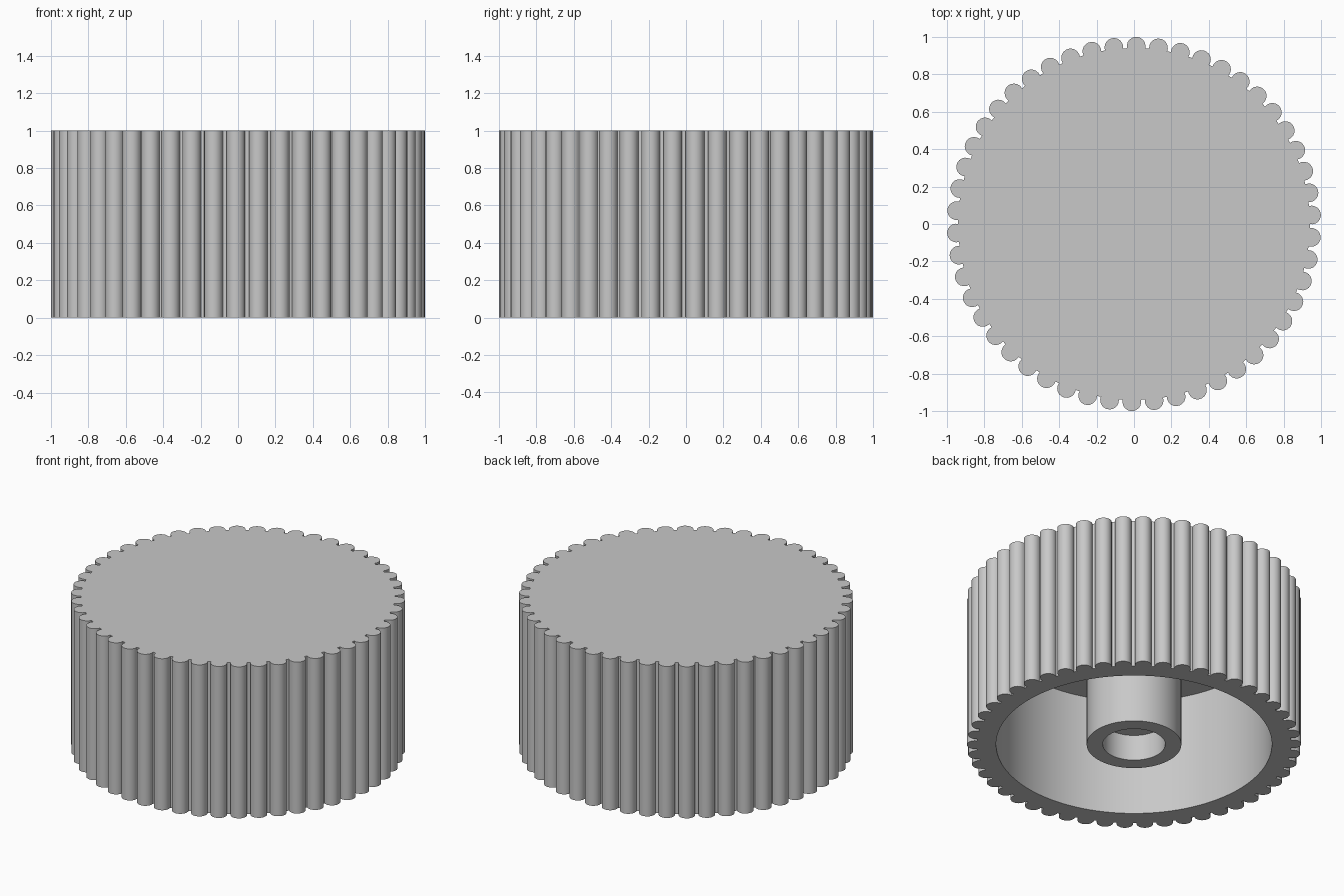
import bpy, bmesh
from math import sin, cos, pi, radians

if "Cube" in bpy.data.objects:
    bpy.data.objects.remove(bpy.data.objects["Cube"], do_unlink=True)

FLUTES = 50
ARC = 12                      # points along each rounded flute
PHASE = radians(2.9)
CEILING = 0.775

grey = bpy.data.materials.new("plain grey")
grey.use_nodes = True
colour = (0.58, 0.58, 0.58, 1)
grey.diffuse_color = colour
grey.node_tree.nodes["Principled BSDF"].inputs["Base Color"].default_value = colour


def circle(radius, z, count):
    step = 2 * pi / count
    start = PHASE - step * (ARC - 1) / 2
    return [(radius * cos(start + i * step), radius * sin(start + i * step), z)
            for i in range(count)]


def fluted(z, centre=0.95, radius=0.05, sweep=radians(103)):
    points = []
    for k in range(FLUTES):
        a = PHASE + 2 * pi * k / FLUTES
        for i in range(ARC):
            t = a + sweep * (2 * i / (ARC - 1) - 1)
            points.append((centre * cos(a) + radius * cos(t),
                           centre * sin(a) + radius * sin(t), z))
    return points


def skin(name, rings, cap_first=False, cap_last=False):
    """Join successive closed rings with quads and cap the chosen ends."""
    bm = bmesh.new()
    loops = [[bm.verts.new(p) for p in ring] for ring in rings]
    for a, b in zip(loops, loops[1:]):
        for i in range(len(a)):
            j = (i + 1) % len(a)
            bm.faces.new((a[i], b[i], b[j], a[j]))
    if cap_first:
        bm.faces.new(loops[0])
    if cap_last:
        bm.faces.new(loops[-1][::-1])
    mesh = bpy.data.meshes.new(name)
    bm.to_mesh(mesh)
    bm.free()
    mesh.materials.append(grey)
    obj = bpy.data.objects.new(name, mesh)
    bpy.context.collection.objects.link(obj)
    bpy.ops.object.select_all(action="DESELECT")
    obj.select_set(True)
    bpy.context.view_layer.objects.active = obj
    bpy.ops.object.shade_smooth_by_angle(angle=radians(30))
    return obj


# Fluted cap, hollow underneath
n = FLUTES * ARC
skin("fluted_shell",
     [fluted(1), fluted(0), circle(0.825, 0, n), circle(0.825, CEILING, n)],
     cap_first=True, cap_last=True)

# Central hub with a shallow blind hole
n = 96
skin("hub",
     [circle(0.283, CEILING, n), circle(0.283, 0, n),
      circle(0.187, 0, n), circle(0.187, 0.17, n)],
     cap_last=True)
